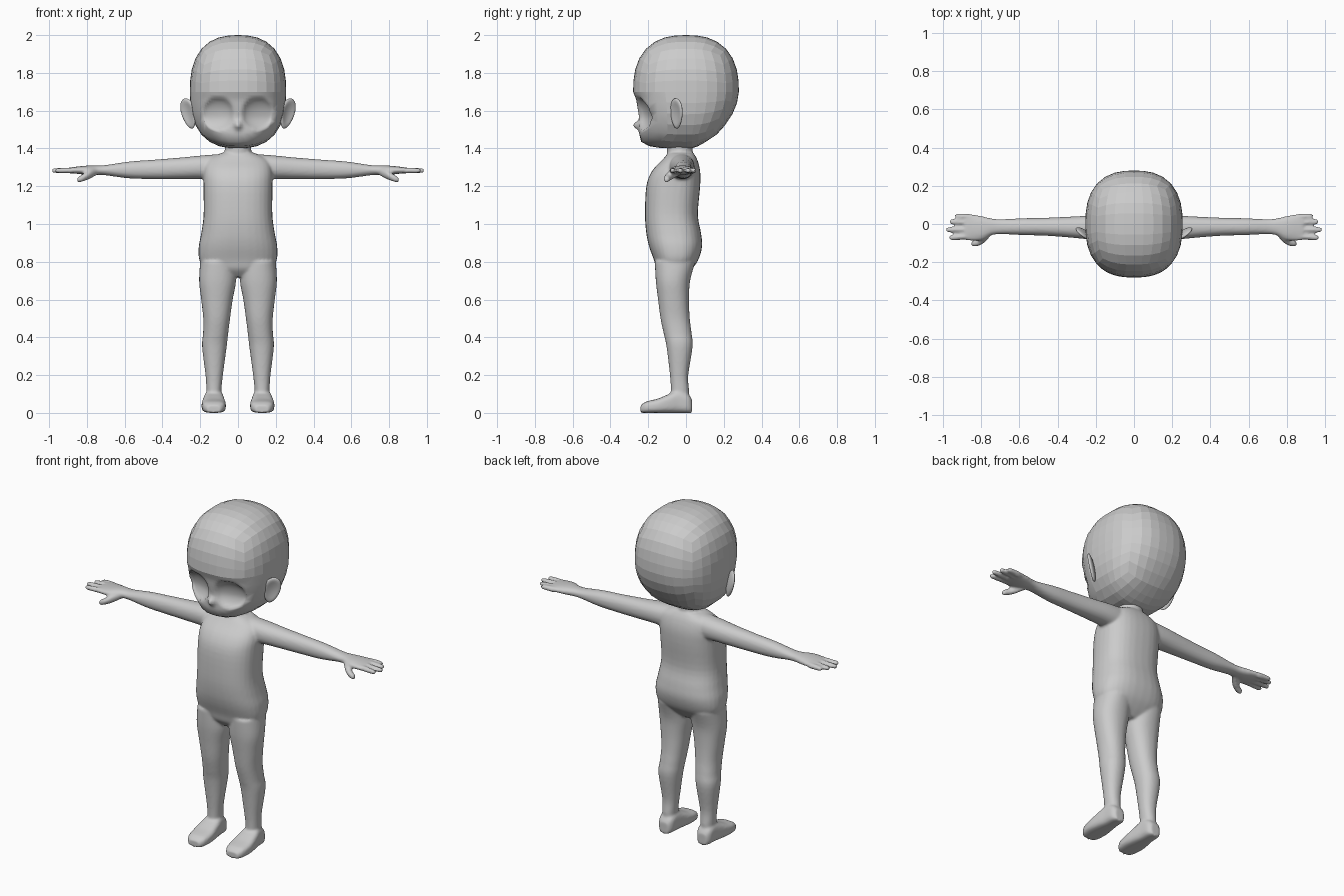
import bpy, bmesh, math
from mathutils import Vector, Matrix

if "Cube" in bpy.data.objects:
    bpy.data.objects.remove(bpy.data.objects["Cube"])


def lerp_table(t, x):
    for (x0, y0), (x1, y1) in zip(t, t[1:]):
        if x <= x1:
            return y0 + (y1 - y0) * max(0, x - x0) / (x1 - x0)
    return t[-1][1]


def make_object(name, bm):
    bmesh.ops.recalc_face_normals(bm, faces=bm.faces)
    me = bpy.data.meshes.new(name)
    bm.to_mesh(me)
    bm.free()
    ob = bpy.data.objects.new(name, me)
    bpy.context.collection.objects.link(ob)
    return ob


def smooth_rings(rings, steps=4):
    """Catmull-Rom interpolation between cross-sections."""
    out = []
    for i in range(len(rings) - 1):
        p = [rings[max(0, min(len(rings) - 1, i + k))] for k in (-1, 0, 1, 2)]
        for s in range(steps):
            t = s / steps
            out.append([0.5 * (2 * b + (c - a) * t + (2 * a - 5 * b + 4 * c - d) * t * t
                               + (3 * b - a - 3 * c + d) * t ** 3) for a, b, c, d in zip(*p)])
    return out + [rings[-1]]


def loft(bm, axis, rings, n=2.3, side=1, seg=32):
    """Closed superelliptic tube; ring = (position, min u, max u, min v, max v)."""
    u, v = [k for k in (0, 1, 2) if k != axis]
    loops = []
    for pos, u0, u1, v0, v1 in smooth_rings(rings):
        loop = []
        for k in range(seg):
            a = 2 * math.pi * k / seg
            c, s = math.cos(a), math.sin(a)
            co = [0, 0, 0]
            co[axis] = pos
            co[u] = (u0 + u1) / 2 + (u1 - u0) / 2 * math.copysign(abs(c) ** (2 / n), c)
            co[v] = (v0 + v1) / 2 + (v1 - v0) / 2 * math.copysign(abs(s) ** (2 / n), s)
            co[0] *= side
            loop.append(bm.verts.new(co))
        loops.append(loop)
    for a, b in zip(loops, loops[1:]):
        for k in range(seg):
            j = (k + 1) % seg
            bm.faces.new((a[k], a[j], b[j], b[k]))
    bm.faces.new(loops[0])
    bm.faces.new(loops[-1])


# Body: torso, neck and limbs lofted, then fused into one skin
bm = bmesh.new()
loft(bm, 2, [(.72, -.09, .09, -.12, -.01), (.76, -.17, .17, -.155, .03),
             (.81, -.205, .205, -.17, .065), (.88, -.208, .208, -.195, .085),
             (.95, -.195, .195, -.21, .08), (1.05, -.182, .182, -.217, .063),
             (1.2, -.183, .183, -.21, .075), (1.28, -.182, .182, -.18, .075),
             (1.34, -.16, .16, -.125, .06), (1.375, -.09, .09, -.095, .04)], 2.5)
loft(bm, 2, [(1.3, -.07, .07, -.1, .035), (1.38, -.07, .07, -.1, .035),
             (1.45, -.07, .07, -.1, .035)], 2)
for s in (1, -1):
    # Leg
    loft(bm, 2, [(.05, .09, .165, -.08, .015), (.12, .088, .167, -.08, .016),
                 (.2, .08, .172, -.085, .012), (.35, .06, .19, -.103, .035),
                 (.42, .052, .185, -.118, .03), (.5, .042, .184, -.135, .02),
                 (.6, .028, .195, -.148, .016), (.7, .01, .206, -.16, .022),
                 (.8, .012, .2, -.165, .05)], 2.2, s)
    # Foot
    loft(bm, 1, [(-.24, .09, .165, 0, .04), (-.21, .07, .185, 0, .06),
                 (-.15, .064, .193, 0, .075), (-.09, .07, .187, 0, .1),
                 (-.04, .077, .178, 0, .12), (.01, .083, .172, 0, .1),
                 (.032, .1, .155, 0, .07)], 3.2, s)
    # Arm running into the palm
    loft(bm, 0, [(.1, -.09, .045, 1.23, 1.37), (.2, -.085, .045, 1.238, 1.362),
                 (.3, -.074, .04, 1.238, 1.352), (.45, -.062, .033, 1.238, 1.34),
                 (.58, -.058, .03, 1.242, 1.33), (.7, -.053, .025, 1.258, 1.312),
                 (.75, -.06, .03, 1.26, 1.31), (.8, -.085, .042, 1.26, 1.309),
                 (.86, -.088, .052, 1.267, 1.303), (.885, -.083, .05, 1.27, 1.3)], 2.2, s)
    # Fingers
    for y0, y1, tip in ((.036, .042, .938), (.006, .012, .967), (-.03, -.03, .984), (-.064, -.072, .968)):
        rings = []
        for x, r in ((.85, .016), (.89, .0155), (tip - .012, .0135), (tip, .007)):
            y = y0 + (y1 - y0) * (x - .85) / (tip - .85)
            rings.append((x, y - r, y + r, 1.283 - r, 1.283 + r))
        loft(bm, 0, rings, 2, s, 16)
    # Thumb
    rings = []
    for x, y, z, r in ((.745, -.035, 1.28, .02), (.785, -.075, 1.262, .024),
                       (.82, -.097, 1.245, .02), (.843, -.102, 1.236, .016), (.853, -.104, 1.233, .009)):
        rings.append((x, y - r, y + r, z - r, z + r))
    loft(bm, 0, rings, 2, s, 16)
body = make_object("body", bm)
rm = body.modifiers.new("fuse", 'REMESH')
rm.mode = 'VOXEL'
rm.voxel_size = .0075
rm.use_smooth_shade = True
sm = body.modifiers.new("soften", 'SMOOTH')
sm.factor, sm.iterations = .5, 5

# Head: faceted rounded cube with a finer, smooth face
FRONT = [(1.40, .12), (1.41, .19), (1.43, .236), (1.48, .248), (1.56, .247), (1.66, .264), (1.70, .28)]
BACK = [(1.40, .03), (1.41, .06), (1.46, .15), (1.52, .205), (1.58, .245), (1.64, .27), (1.70, .28)]
N = 2.5
bm = bmesh.new()
bmesh.ops.create_cube(bm, size=2)
bmesh.ops.subdivide_edges(bm, edges=bm.edges[:], cuts=7, use_grid_fill=True)
face = [f for f in bm.faces if f.calc_center_median().y < -.99 and f.calc_center_median().z < .1]
bmesh.ops.subdivide_edges(bm, edges=list({e for f in face for e in f.edges}), cuts=3, use_grid_fill=True)
for v in bm.verts:
    d = Vector([math.tan(c * math.pi / 4) for c in v.co])
    d /= sum(abs(c) ** N for c in d) ** (1 / N)
    x, y, z = .255 * d.x, .28 * d.y, 1.7 + .3 * d.z
    if z < 1.7:
        R = max(1e-3, 1 - abs(d.z) ** N) ** (1 / N)
        y = d.y / R * lerp_table(FRONT if y < 0 else BACK, z)
    if y < -.1:
        # Eye sockets and nose
        q = ((abs(x) - .105) / .082) ** 2 + ((z - 1.585) / .085) ** 2
        y += .042 * max(0, 1 - q) ** .6
        y -= .034 * math.exp(-(x / .018) ** 2 - ((z - 1.523) / .02) ** 2)
    v.co = (x, y, z)
for f in bm.faces:
    c = f.calc_center_median()
    f.smooth = c.y < -.1 and c.z < 1.7
make_object("head", bm)

# Ears: flattened shells with a hollow on the outer side
for s, name in ((1, "ear_left"), (-1, "ear_right")):
    bm = bmesh.new()
    bmesh.ops.create_uvsphere(bm, u_segments=24, v_segments=14, radius=1)
    for v in bm.verts:
        x, y, z = v.co.y, v.co.z, v.co.x     # pole points out of the ear plate
        r = math.hypot(x, z)
        if y < 0 and r < .85:
            y += .9 * (1 - (r / .85) ** 2)
        v.co = (.046 * x * (1 + .2 * z), .016 * y, .083 * z)
    m = Matrix.Translation((.262, -.05, 1.585)) @ Matrix.Rotation(math.radians(14), 4, 'Y') \
        @ Matrix.Rotation(math.radians(40), 4, 'Z')
    bmesh.ops.transform(bm, matrix=m, verts=bm.verts)
    for v in bm.verts:
        v.co.x *= s
    for f in bm.faces:
        f.smooth = True
    make_object(name, bm)
